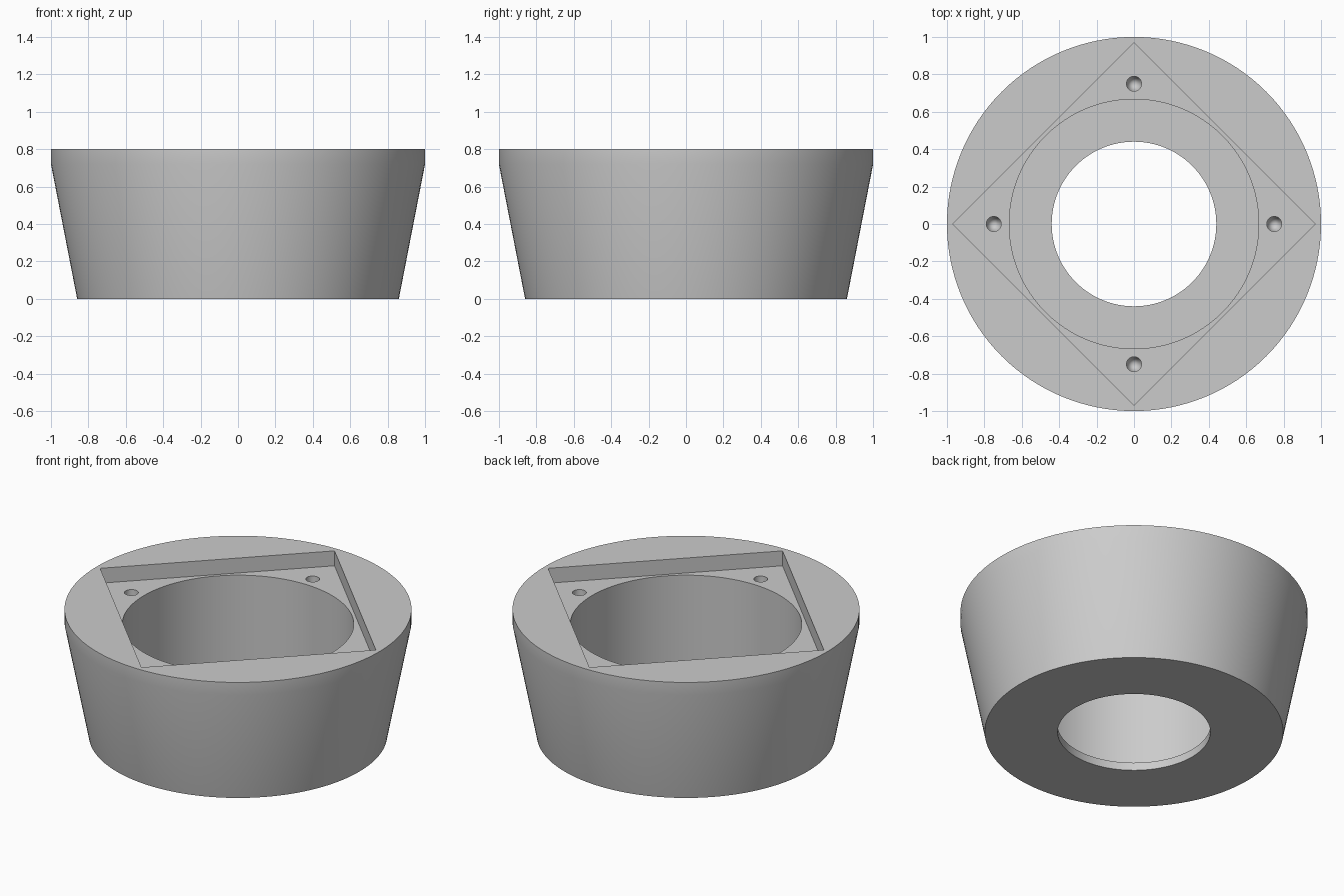
import bpy
import bmesh
from math import pi, radians
from mathutils import Matrix, Vector

SEGMENTS = 128
TOP = 0.80
POCKET_FLOOR = 0.705

cube = bpy.data.objects.get("Cube")
if cube:
    bpy.data.objects.remove(cube, do_unlink=True)

grey = bpy.data.materials.new("plain_grey")
grey.use_nodes = True
colour = (0.6, 0.6, 0.6, 1)
grey.diffuse_color = colour
grey.node_tree.nodes["Principled BSDF"].inputs["Base Color"].default_value = colour


def lathe(name, profile, steps, centre=(0, 0, 0)):
    """Revolve a closed (radius, height) outline around a vertical axis."""
    bm = bmesh.new()
    verts = [bm.verts.new((r, 0, z)) for r, z in profile]
    edges = [bm.edges.new((verts[i - 1], verts[i])) for i in range(len(verts))]
    bmesh.ops.spin(bm, geom=verts + edges, axis=(0, 0, 1), cent=(0, 0, 0),
                   angle=2 * pi, steps=steps, use_merge=True)
    bmesh.ops.remove_doubles(bm, verts=bm.verts, dist=1e-5)
    bmesh.ops.dissolve_degenerate(bm, edges=bm.edges, dist=1e-6)
    # Drop the on-axis edge that a solid outline leaves behind
    loose = [e for e in bm.edges if not e.link_faces]
    bmesh.ops.delete(bm, geom=loose, context='EDGES')
    bmesh.ops.translate(bm, verts=bm.verts, vec=centre)
    return finish(name, bm)


def finish(name, bm):
    bmesh.ops.recalc_face_normals(bm, faces=bm.faces)
    mesh = bpy.data.meshes.new(name)
    bm.to_mesh(mesh)
    bm.free()
    mesh.materials.append(grey)
    obj = bpy.data.objects.new(name, mesh)
    bpy.context.collection.objects.link(obj)
    return obj


def cut(target, cutter):
    """Subtract the cutter, then discard it."""
    cutter.hide_render = True
    mod = target.modifiers.new("cut", 'BOOLEAN')
    mod.operation = 'DIFFERENCE'
    mod.solver = 'EXACT'
    mod.object = cutter
    bpy.context.view_layer.objects.active = target
    bpy.ops.object.modifier_apply(modifier=mod.name)
    bpy.data.objects.remove(cutter, do_unlink=True)


# Tapered cup with a wide bore and a smaller hole through its thin floor
body = lathe("tapered_housing", [
    (0.44, 0), (0.86, 0), (1, 0.72), (1, TOP),
    (0.667, TOP), (0.667, 0.05), (0.44, 0.05)], SEGMENTS)

# Square pocket, corners pointing along the axes
bm = bmesh.new()
side = 0.97 * 2 ** 0.5
height = 0.4
bmesh.ops.create_cube(bm, size=1, matrix=(
    Matrix.Translation((0, 0, POCKET_FLOOR + height / 2))
    @ Matrix.Rotation(pi / 4, 4, 'Z')
    @ Matrix.Diagonal((side, side, height, 1))))
cut(body, finish("pocket_cutter", bm))

# Four screw holes with conical ends, one in each pocket corner
for i in range(4):
    spot = Matrix.Rotation(i * pi / 2, 3, 'Z') @ Vector((0.75, 0, POCKET_FLOOR))
    cut(body, lathe("screw_hole_cutter", [
        (0, -0.3), (0.04, -0.22), (0.04, 0.05), (0, 0.05)], 32, spot))

# Smooth round walls, crisp rims
bpy.ops.object.select_all(action='DESELECT')
body.select_set(True)
bpy.context.view_layer.objects.active = body
bpy.ops.object.shade_smooth_by_angle(angle=radians(30))
